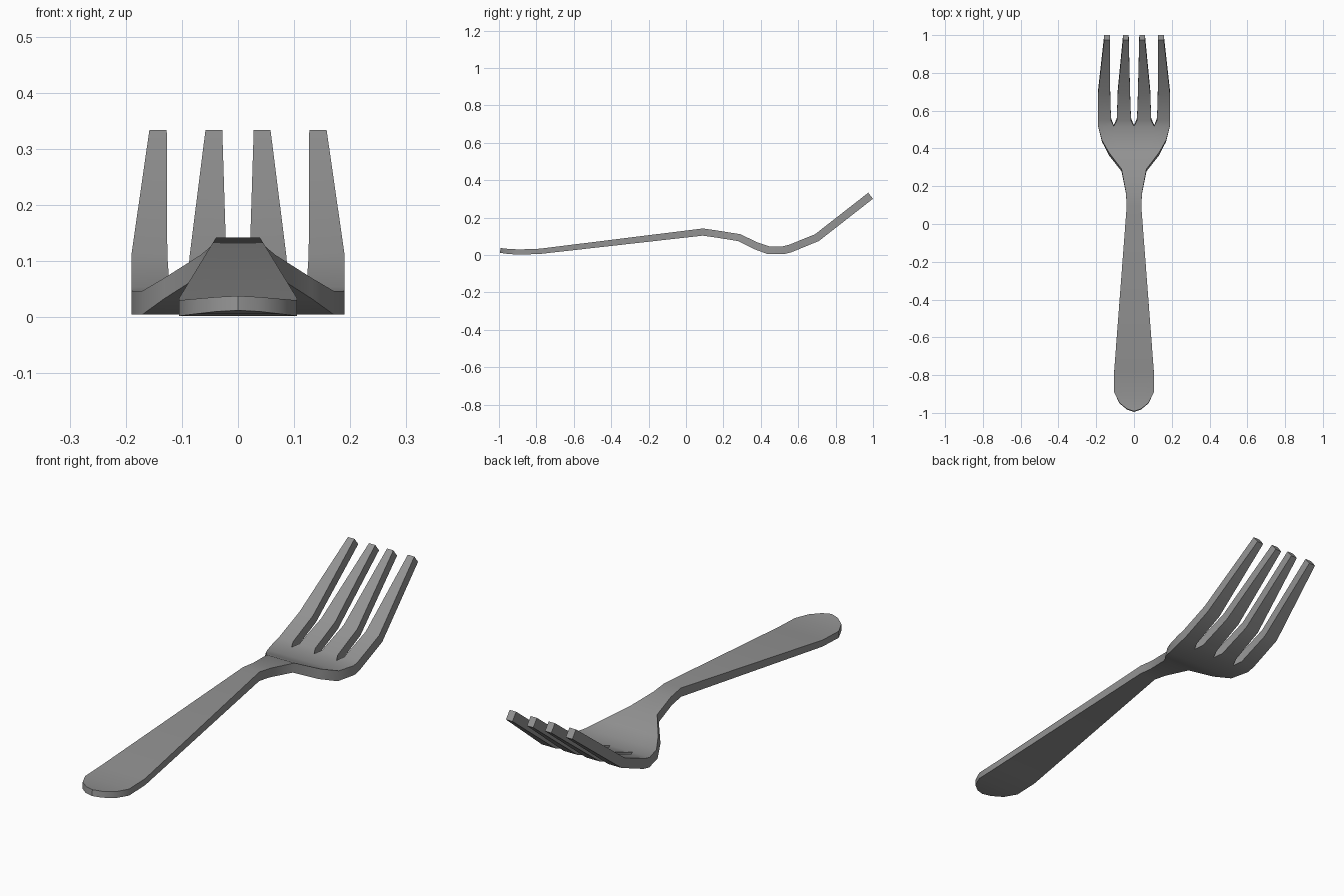
import bpy
import bmesh
from mathutils import Vector

cube = bpy.data.objects.get("Cube")
if cube:
    bpy.data.objects.remove(cube, do_unlink=True)

metal = bpy.data.materials.new("brushed_grey_metal")
metal.use_nodes = True
grey = (0.29, 0.29, 0.29, 1)
metal.diffuse_color = grey
metal.node_tree.nodes["Principled BSDF"].inputs["Base Color"].default_value = grey

# Handle and bowl stations: y, middle height, thickness, half width
body = [
    (-0.993, 0.025, 0.026, 0.0),
    (-0.98, 0.023, 0.026, 0.038),
    (-0.947, 0.019, 0.027, 0.078),
    (-0.89, 0.016, 0.028, 0.105),
    (-0.78, 0.020, 0.028, 0.105),
    (0.09, 0.123, 0.038, 0.039),
    (0.16, 0.113, 0.038, 0.042),
    (0.285, 0.093, 0.038, 0.066),
    (0.37, 0.051, 0.040, 0.132),
    (0.44, 0.026, 0.042, 0.170),
    (0.52, 0.026, 0.042, 0.190),
]
# Prong stations: y, middle height, thickness, inner prong edges, outer prong edges
prongs = [
    (0.555, 0.034, 0.042, 0.016, 0.091, 0.122, 0.190),
    (0.70, 0.093, 0.041, 0.021, 0.086, 0.126, 0.190),
    (0.987, 0.317, 0.041, 0.028, 0.058, 0.127, 0.158),
]
rows = [(y, z, t, 0, w * 0.563, w * 0.563, w) for y, z, t, w in body] + prongs


def row_offset(i):
    """Mitred half-thickness offset across the side profile."""
    def direction(a, b):
        return Vector((0, rows[b][0] - rows[a][0], rows[b][1] - rows[a][1])).normalized()
    last = len(rows) - 1
    before = direction(max(i - 1, 0), max(i, 1))
    after = direction(min(i, last - 1), min(i + 1, last))
    along = (before + after).normalized()
    return Vector((0, -along.z, along.y)) * rows[i][2] / 2 / along.dot(after)


# Underside sheet, mirrored strip by strip
bm = bmesh.new()
row_of = bm.verts.layers.int.new("row")
for side in (1, -1):
    for left, right in ((3, 4), (5, 6)):
        strip = []
        for i, r in enumerate(rows):
            pair = []
            for x in (r[left], r[right]):
                v = bm.verts.new(Vector((side * x, r[0], r[1])) - row_offset(i))
                v[row_of] = i
                pair.append(v)
            strip.append(pair)
        for (a, b), (c, d) in zip(strip, strip[1:]):
            bm.faces.new((a, b, d, c))
bmesh.ops.remove_doubles(bm, verts=bm.verts, dist=0.0005)

# Thicken the sheet upward
result = bmesh.ops.extrude_face_region(bm, geom=bm.faces[:], use_keep_orig=True)
for v in result["geom"]:
    if isinstance(v, bmesh.types.BMVert):
        v.co += 2 * row_offset(v[row_of])
bmesh.ops.recalc_face_normals(bm, faces=bm.faces)

mesh = bpy.data.meshes.new("fork")
bm.to_mesh(mesh)
bm.free()
mesh.materials.append(metal)
fork = bpy.data.objects.new("fork", mesh)
bpy.context.collection.objects.link(fork)

bpy.ops.object.select_all(action='DESELECT')
fork.select_set(True)
bpy.context.view_layer.objects.active = fork
bpy.ops.object.shade_smooth_by_angle(angle=0.52)
